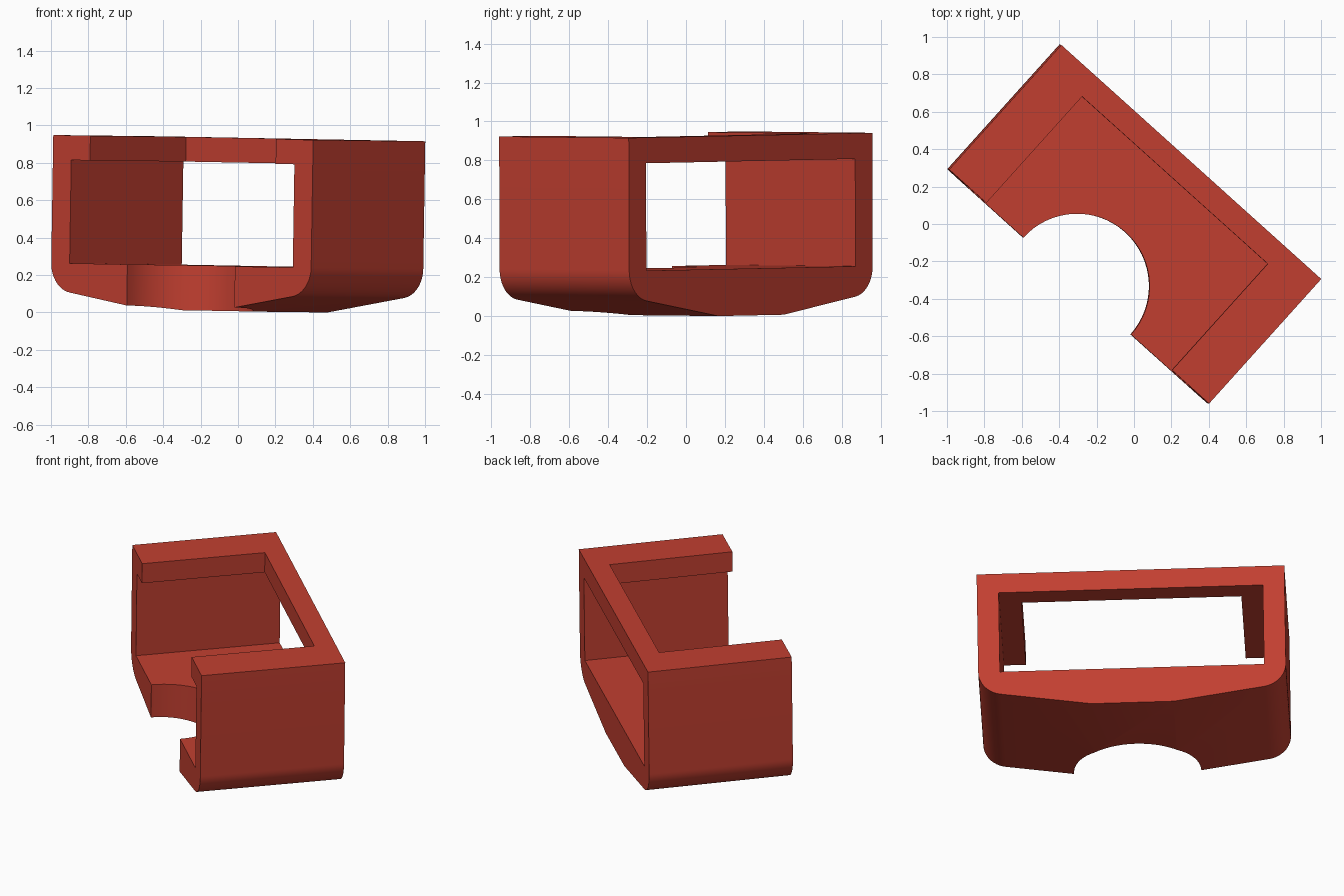
import bpy, bmesh, math
from mathutils import Matrix

if "Cube" in bpy.data.objects:
    bpy.data.objects.remove(bpy.data.objects["Cube"])

HALF_L, HALF_D, TOP = 0.935, 0.448, 0.932   # half length, half depth, height
FLOOR, ROOF = 0.248, 0.80                   # inner floor and roof underside

# Whole model is turned about z, with a very slight lean
PLACE = (Matrix.Translation((0, 0, 0.5)) @ Matrix.Rotation(math.radians(-42), 4, 'Z')
         @ Matrix.Rotation(-0.008, 4, 'X') @ Matrix.Rotation(0.014, 4, 'Y')
         @ Matrix.Translation((0, 0, -0.5)))

red = bpy.data.materials.new("brick red")
red.diffuse_color = (0.54, 0.05, 0.03, 1)
red.use_nodes = True
red.node_tree.nodes["Principled BSDF"].inputs["Base Color"].default_value = red.diffuse_color


def prism(name, points, shift):
    """Extrude a polygon of 3D points by a vector."""
    bm = bmesh.new()
    face = bm.faces.new([bm.verts.new(p) for p in points])
    ext = bmesh.ops.extrude_face_region(bm, geom=[face])
    verts = [g for g in ext["geom"] if isinstance(g, bmesh.types.BMVert)]
    bmesh.ops.translate(bm, verts=verts, vec=shift)
    bmesh.ops.recalc_face_normals(bm, faces=bm.faces)
    mesh = bpy.data.meshes.new(name)
    bm.to_mesh(mesh)
    bm.free()
    mesh.materials.append(red)
    obj = bpy.data.objects.new(name, mesh)
    bpy.context.collection.objects.link(obj)
    return obj


def box(name, x, y0, y1, z0, z1):
    """Box symmetric about x = 0."""
    return prism(name, [(-x, y0, z0), (x, y0, z0), (x, y0, z1), (-x, y0, z1)], (0, y1 - y0, 0))


# Bracket outline: flat base, sloping sides, rounded lower corners
slope = math.atan2(0.085, 0.55)
r = 0.16
base_z, knee = 0.007, 0.25
corner_z = base_z + (HALF_L - knee) * math.tan(slope)
cx = HALF_L - r
cz = corner_z + r * math.tan((math.pi / 2 - slope) / 2)
right = [(knee, base_z)]
for i in range(17):
    a = -math.pi / 2 + slope + (math.pi / 2 - slope) * i / 16
    right.append((cx + r * math.cos(a), cz + r * math.sin(a)))
right.append((HALF_L, TOP))
outline = right + [(-x, z) for x, z in reversed(right)]
bracket = prism("bracket", [(x, -HALF_D, z) for x, z in outline], (0, 2 * HALF_D, 0))

# Cutters: through window, roof opening and round notch in the floor
notch = [(0.387 * math.cos(2 * math.pi * i / 64), -HALF_D + 0.387 * math.sin(2 * math.pi * i / 64), -0.2)
         for i in range(64)]
cutters = [
    box("window_cutter", 0.803, -1, 1, FLOOR, ROOF),
    box("roof_cutter", 0.668, -1, HALF_D - 0.131, 0.6, 1.2),
    prism("notch_cutter", notch, (0, 0, 0.7)),
]
bpy.context.view_layer.objects.active = bracket
bracket.select_set(True)
for cutter in cutters:
    cutter.hide_render = True
    mod = bracket.modifiers.new(cutter.name, 'BOOLEAN')
    mod.operation, mod.solver, mod.object = 'DIFFERENCE', 'EXACT', cutter
    bpy.ops.object.modifier_apply(modifier=mod.name)
    bpy.data.objects.remove(cutter)

bracket.data.transform(PLACE)
bpy.ops.object.shade_smooth_by_angle(angle=math.radians(30))
